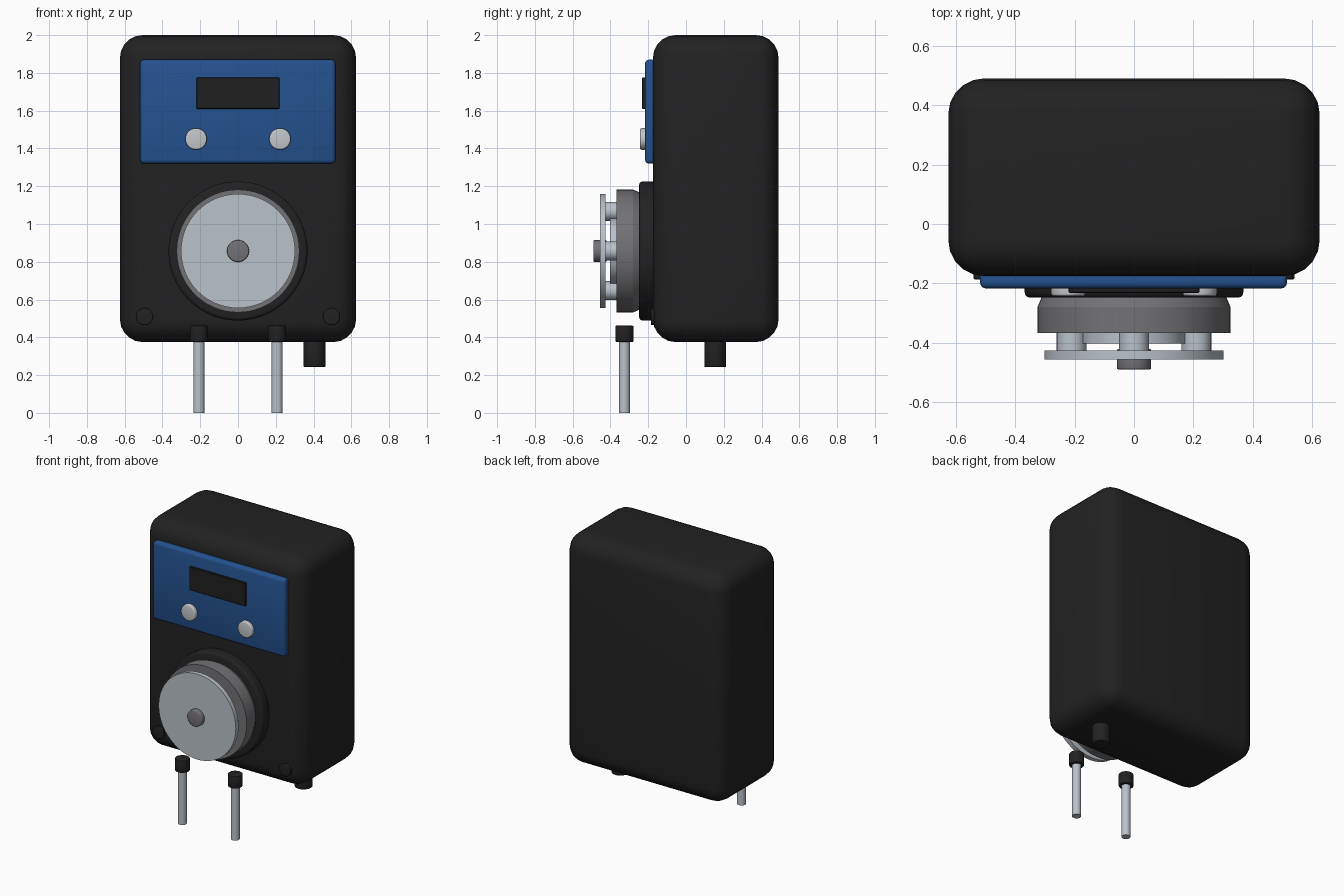
import bpy
import math
from mathutils import Matrix

cube = bpy.data.objects.get("Cube")
if cube:
    bpy.data.objects.remove(cube, do_unlink=True)


def material(name, r, g, b):
    m = bpy.data.materials.new(name)
    m.use_nodes = True
    m.diffuse_color = (r, g, b, 1)
    m.node_tree.nodes["Principled BSDF"].inputs["Base Color"].default_value = (r, g, b, 1)
    return m


BLACK = material("black plastic", 0.016, 0.016, 0.016)
SCREEN = material("dark screen", 0.014, 0.014, 0.015)
BLUE = material("blue panel", 0.018, 0.085, 0.28)
GREY = material("grey housing", 0.17, 0.17, 0.18)
METAL = material("light metal", 0.49, 0.54, 0.59)
WHITE = material("button white", 0.55, 0.57, 0.59)


def finish(name, mat, bevel, segments):
    """Name, colour, bevel and smooth the active object."""
    ob = bpy.context.object
    ob.name = name
    ob.data.materials.append(mat)
    bpy.ops.object.transform_apply(location=False, rotation=True, scale=True)
    if bevel:
        mod = ob.modifiers.new("Bevel", 'BEVEL')
        mod.width = bevel
        mod.segments = segments
        mod.limit_method = 'ANGLE'
        mod.angle_limit = math.radians(40)
        bpy.ops.object.modifier_apply(modifier="Bevel")
    bpy.ops.object.shade_smooth_by_angle(angle=math.radians(35))
    return ob


def box(name, mat, x, y, z, bevel=0.0, segments=3):
    """Box spanning the given (low, high) ranges."""
    bpy.ops.mesh.primitive_cube_add(size=1, location=[sum(r) / 2 for r in (x, y, z)])
    bpy.context.object.scale = [r[1] - r[0] for r in (x, y, z)]
    return finish(name, mat, bevel, segments)


def disc(name, mat, radius, x, z, back, front, bevel=0.0, sides=48):
    """Cylinder along y, from its back to its front."""
    bpy.ops.mesh.primitive_cylinder_add(
        vertices=sides, radius=radius, depth=back - front,
        location=(x, (back + front) / 2, z), rotation=(math.pi / 2, 0, 0))
    return finish(name, mat, bevel, 3)


def post(name, mat, radius, x, y, bottom, top, bevel=0.0, sides=32):
    """Upright cylinder."""
    bpy.ops.mesh.primitive_cylinder_add(
        vertices=sides, radius=radius, depth=top - bottom,
        location=(x, y, (bottom + top) / 2))
    return finish(name, mat, bevel, 2)


# Case
box("case", BLACK, (-0.625, 0.625), (-0.175, 0.49), (0.375, 2.0), 0.12, 5)

# Control panel with screen and buttons
box("control_panel", BLUE, (-0.518, 0.515), (-0.217, -0.16), (1.32, 1.87), 0.02)
box("screen", SCREEN, (-0.22, 0.22), (-0.232, -0.2), (1.61, 1.775), 0.003, 1)
for side, sx in (("right", -1), ("left", 1)):
    disc(side + "_button", WHITE, 0.057, sx * 0.222, 1.45, -0.2, -0.243, 0.008, 32)
    disc(side + "_screw", BLACK, 0.045, sx * 0.495, 0.51, -0.16, -0.186, 0.004, 32)

# Pump head
HEAD_Z = 0.857
disc("mounting_ring", BLACK, 0.368, 0, HEAD_Z, -0.16, -0.248, 0.018, 64)
disc("pump_housing", GREY, 0.325, 0, HEAD_Z, -0.28, -0.367, 0, 64)
bpy.ops.mesh.primitive_cone_add(
    vertices=64, radius1=0.308, radius2=0.325, depth=0.04,
    location=(0, -0.26, HEAD_Z), rotation=(math.pi / 2, 0, 0))
finish("housing_taper", GREY, 0, 1)
disc("rotor", METAL, 0.175, 0, HEAD_Z, -0.35, -0.403)
for i in range(4):
    a = i * math.pi / 2
    disc("roller_%d" % (i + 1), METAL, 0.05, 0.21 * math.cos(a),
         HEAD_Z + 0.21 * math.sin(a), -0.35, -0.43, 0, 32)
disc("cover_disc", METAL, 0.302, 0, HEAD_Z, -0.425, -0.456, 0, 64)
disc("hub", GREY, 0.058, 0, HEAD_Z, -0.42, -0.49, 0.007, 32)

# Hose ends with collars
for side, sx in (("right", -1), ("left", 1)):
    post(side + "_hose", METAL, 0.029, sx * 0.207, -0.326, 0, 0.42)
    post(side + "_collar", BLACK, 0.048, sx * 0.207, -0.326, 0.375, 0.462, 0.006, 24)

# Cable outlet under the case
post("cable_outlet", BLACK, 0.058, 0.405, 0.155, 0.243, 0.42, 0.005)
